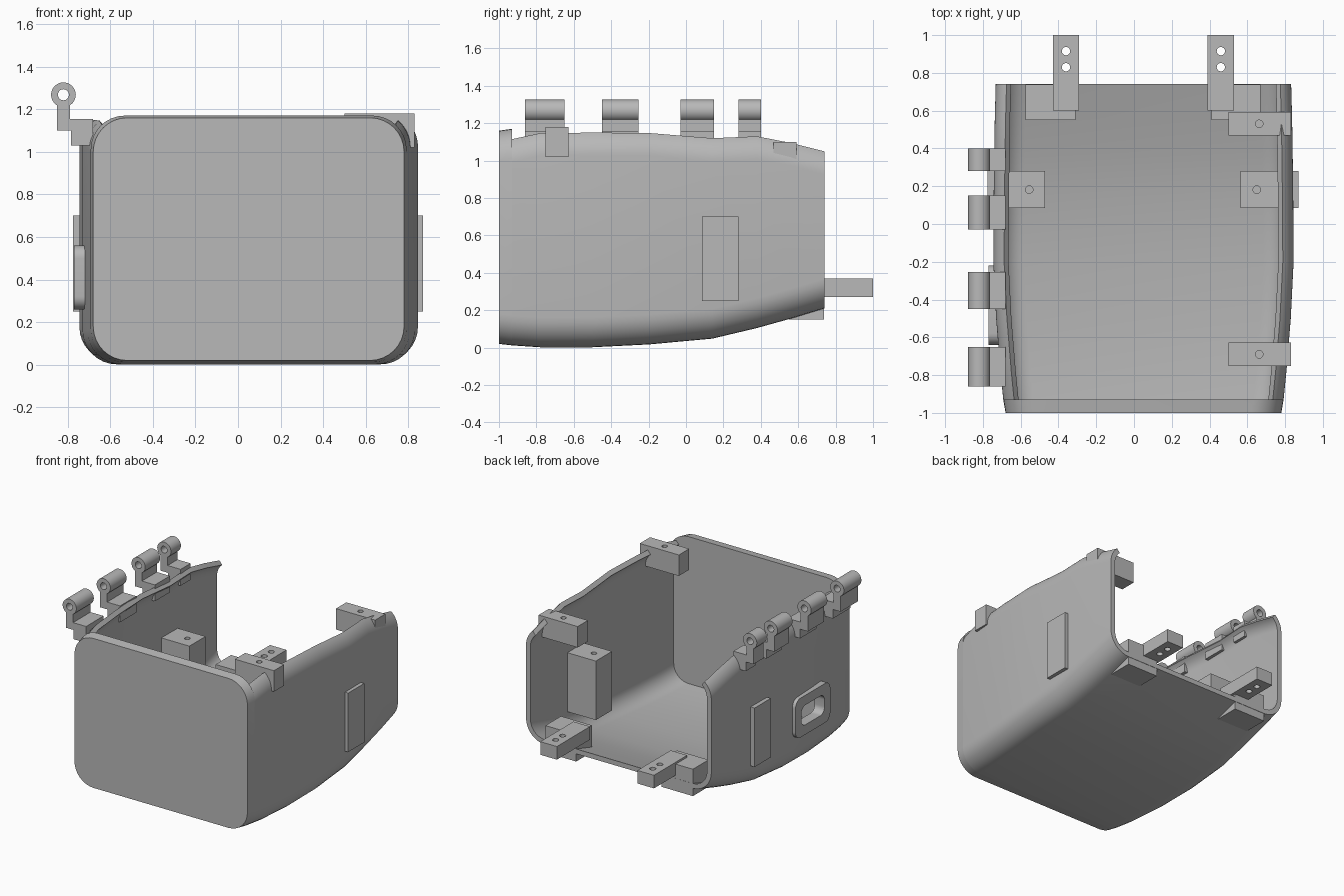
import bpy, bmesh, math

cube = bpy.data.objects.get("Cube")
if cube:
    bpy.data.objects.remove(cube, do_unlink=True)

grey = bpy.data.materials.new("plain grey")
grey.use_nodes = True
GREY = (0.48, 0.48, 0.48, 1)
grey.diffuse_color = GREY
grey.node_tree.nodes["Principled BSDF"].inputs["Base Color"].default_value = GREY

CX = 0.05      # middle of the shell
R = 0.16       # corner radius
T = 0.037      # wall thickness


def finish(name, bm, smooth=False):
    bmesh.ops.recalc_face_normals(bm, faces=bm.faces)
    mesh = bpy.data.meshes.new(name)
    bm.to_mesh(mesh)
    bm.free()
    ob = bpy.data.objects.new(name, mesh)
    bpy.context.collection.objects.link(ob)
    mesh.materials.append(grey)
    if smooth:
        activate(ob)
        bpy.ops.object.shade_smooth_by_angle(angle=math.radians(35))
    return ob


def activate(ob):
    bpy.ops.object.select_all(action='DESELECT')
    ob.select_set(True)
    bpy.context.view_layer.objects.active = ob


def loft(name, rings, smooth=False):
    """Closed rings joined in order, with both ends capped."""
    bm = bmesh.new()
    rows = [[bm.verts.new(p) for p in ring] for ring in rings]
    n = len(rows[0])
    for a, b in zip(rows, rows[1:]):
        for i in range(n):
            j = (i + 1) % n
            bm.faces.new((a[i], a[j], b[j], b[i]))
    bm.faces.new(rows[0])
    bm.faces.new(rows[-1])
    return finish(name, bm, smooth)


def block(name, x0, x1, y0, y1, z0, z1):
    return loft(name, [[(x0, y0, z), (x1, y0, z), (x1, y1, z), (x0, y1, z)] for z in (z0, z1)])


def arc(cx, cz, r, a0, a1, n=8):
    return [(cx + r * math.cos(math.radians(a0 + (a1 - a0) * i / n)),
             cz + r * math.sin(math.radians(a0 + (a1 - a0) * i / n))) for i in range(n + 1)]


def rounded(u0, u1, v0, v1, r):
    corners = ((u1 - r, v1 - r), (u0 + r, v1 - r), (u0 + r, v0 + r), (u1 - r, v0 + r))
    pts = []
    for k, (u, v) in enumerate(corners):
        pts += arc(u, v, r, 90 * k, 90 * k + 90)
    return pts


def cut(ob, cutter, keep=False):
    mod = ob.modifiers.new("cut", 'BOOLEAN')
    mod.operation = 'DIFFERENCE'
    mod.solver = 'EXACT'
    mod.object = cutter
    activate(ob)
    bpy.ops.object.modifier_apply(modifier=mod.name)
    if not keep:
        bpy.data.objects.remove(cutter, do_unlink=True)


def drill(ob, x, y, z0, z1, r=0.02):
    circle = arc(x, y, r, 0, 345, 23)
    cut(ob, loft("drill", [[(u, v, z) for u, v in circle] for z in (z0, z1)]))


# Open shell: y, half width, bottom, top edge
STATIONS = [(-0.93, 0.742, 0.012, 1.115), (-0.78, 0.757, 0.002, 1.147),
            (-0.5, 0.78, 0.002, 1.15), (-0.2, 0.795, 0.017, 1.148),
            (0.14, 0.793, 0.048, 1.12), (0.38, 0.79, 0.105, 1.13),
            (0.56, 0.787, 0.155, 1.095), (0.74, 0.782, 0.21, 1.05)]


def section(y, half, bottom, edge):
    top = edge + 0.037 - R
    low = bottom + R
    left, right = CX - half + R, CX + half - R

    def side(r):
        return (arc(right, top, r, 50, 0) + arc(right, low, r, 0, -90)
                + arc(left, low, r, 270, 180) + arc(left, top, r, 180, 130))
    return [(x, y, z) for x, z in side(R) + side(R - T)[::-1]]


shell = loft("open_shell", [section(*s) for s in STATIONS])

# Front wall
loft("front_wall",
     [[(x, y, z) for x, z in rounded(CX - h, CX + h, b, t, R)]
      for y, h, b, t in ((-1, 0.73, 0.02, 1.16), (-0.93, 0.742, 0.012, 1.17))], True)

# Port frame on the right wall, with its opening
frame = loft("port_frame", [[(x, y, z) for y, z in rounded(-0.64, -0.22, 0.26, 0.56, 0.06)]
                            for x in (-0.77, -0.69)])
slot = loft("port_slot", [[(x, y, z) for y, z in rounded(-0.57, -0.29, 0.335, 0.485, 0.05)]
                          for x in (-0.9, -0.6)])
cut(frame, slot, True)
cut(shell, slot)
for ob in (shell, frame):
    activate(ob)
    bpy.ops.object.shade_smooth_by_angle(angle=math.radians(35))

# Screw posts through the side walls
for name, x0, x1, hole in (("right_post", -0.775, -0.47, -0.555), ("left_post", 0.565, 0.87, 0.65)):
    post = block(name, x0, x1, 0.085, 0.28, 0.25, 0.70)
    drill(post, hole, 0.182, 0.5, 0.8)

# Lid tabs on the left wall
for name, y, top in (("front_lid_tab", -0.69, 1.18), ("rear_lid_tab", 0.53, 1.10)):
    tab = block(name, 0.50, 0.83, y - 0.062, y + 0.062, top - 0.16, top)
    drill(tab, 0.663, y, top - 0.1, top + 0.1)

# Rear arms and their floor mounts
for side, x, m0, m1 in (("right", -0.36, -0.575, -0.31), ("left", 0.46, 0.41, 0.67)):
    arm = block(side + "_arm", x - 0.07, x + 0.07, 0.6, 1.0, 0.27, 0.37)
    for y in (0.83, 0.915):
        drill(arm, x, y, 0.2, 0.5, 0.022)
    block(side + "_arm_mount", m0, m1, 0.55, 0.738, 0.15, 0.355)

# Hinges along the right edge
BRACKET = [(-0.85, 1.10), (-0.785, 1.10), (-0.785, 1.03), (-0.68, 1.03),
           (-0.68, 1.155), (-0.79, 1.155), (-0.79, 1.222), (-0.85, 1.222)]
for i, (y0, y1) in enumerate(((-0.86, -0.65), (-0.45, -0.255), (-0.03, 0.15), (0.28, 0.40))):
    loft(f"hinge_bracket_{i + 1}", [[(x, y, z) for x, z in BRACKET] for y in (y0, y1)])
    bm = bmesh.new()
    loops = [[bm.verts.new((x, y, z)) for x, z in arc(-0.82, 1.268, r, 0, 348.75, 31)]
             for r, y in ((0.058, y0), (0.058, y1), (0.026, y1), (0.026, y0))]
    for a, b in zip(loops, loops[1:] + loops[:1]):
        for k in range(32):
            j = (k + 1) % 32
            bm.faces.new((a[k], a[j], b[j], b[k]))
    finish(f"hinge_barrel_{i + 1}", bm, True)
